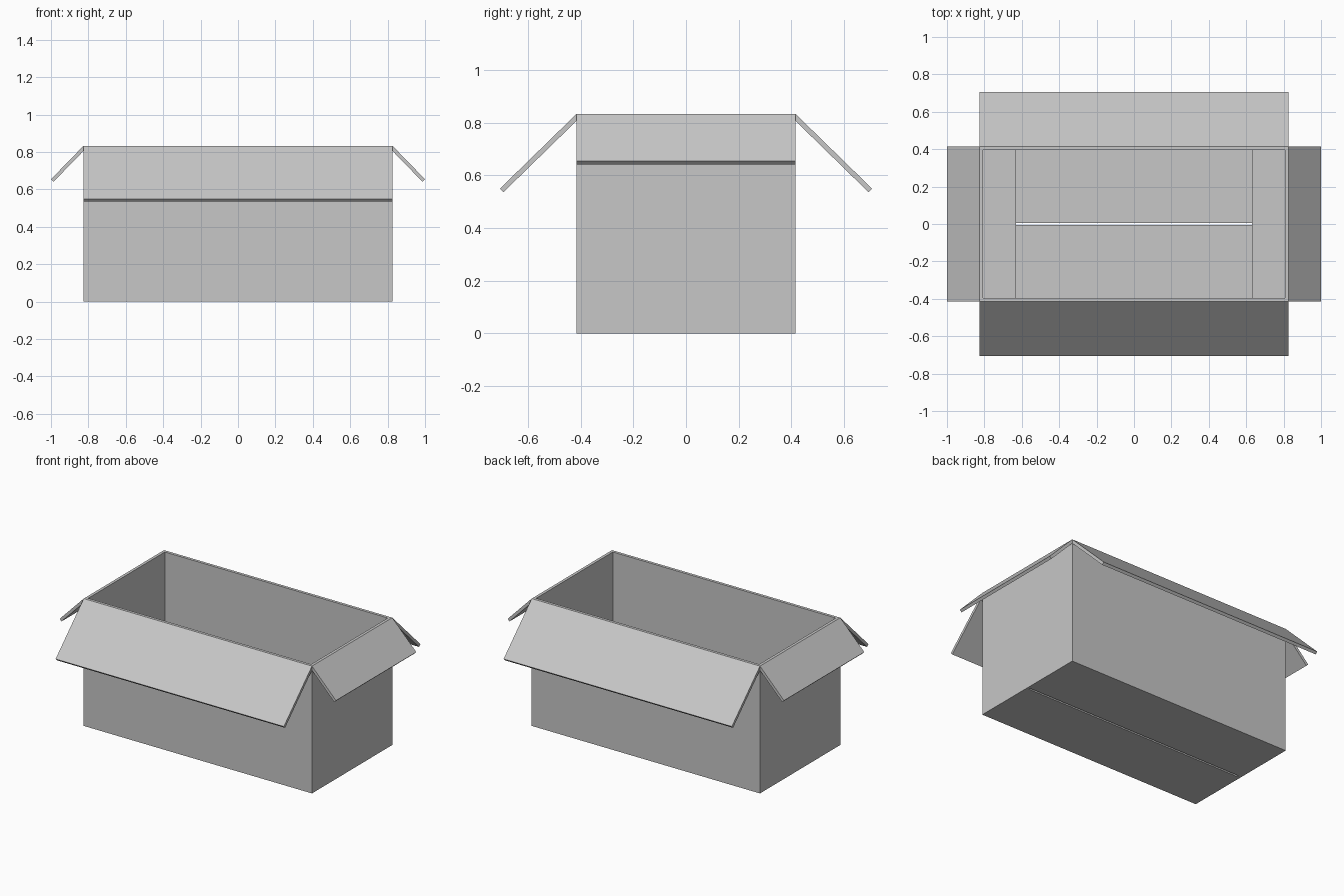
import bpy, bmesh
from mathutils import Vector

if "Cube" in bpy.data.objects:
    bpy.data.objects.remove(bpy.data.objects["Cube"], do_unlink=True)

# Overall sizes: half width, half depth, height, board thickness
W, D, H, T = 0.826, 0.415, 0.833, 0.019

# Single plain board colour
grey = bpy.data.materials.new("board_grey")
grey.use_nodes = True
COLOUR = (0.57, 0.57, 0.57, 1)
grey.diffuse_color = COLOUR
grey.node_tree.nodes["Principled BSDF"].inputs["Base Color"].default_value = COLOUR


def finish(name, bm):
    bmesh.ops.recalc_face_normals(bm, faces=bm.faces)
    mesh = bpy.data.meshes.new(name)
    bm.to_mesh(mesh)
    bm.free()
    mesh.materials.append(grey)
    obj = bpy.data.objects.new(name, mesh)
    bpy.context.collection.objects.link(obj)
    return obj


def prism(name, points, shift):
    """Solid made by sweeping a flat outline along a vector."""
    bm = bmesh.new()
    face = bm.faces.new([bm.verts.new(p) for p in points])
    out = bmesh.ops.extrude_face_region(bm, geom=[face])
    verts = [v for v in out["geom"] if isinstance(v, bmesh.types.BMVert)]
    bmesh.ops.translate(bm, verts=verts, vec=shift)
    return finish(name, bm)


def slab(name, x0, x1, y0, y1, z0, z1):
    """Axis-aligned board."""
    return prism(name, [(x0, y0, z0), (x1, y0, z0), (x1, y1, z0), (x0, y1, z0)],
                 (0, 0, z1 - z0))


def flap_outline(hinge, tip_out, tip_z):
    """Sloping board section: outer hinge, outer tip, inner tip, inner hinge."""
    a, b = Vector((hinge, H)), Vector((tip_out, tip_z))
    d = (b - a).normalized()
    c = b + Vector((d.y, -d.x)) * T
    drop = T / d.x                      # board thickness measured up the wall
    return [a, b, c, Vector((hinge, H - drop))]


# Four walls as one open sleeve
corners = [(-1, -1), (1, -1), (1, 1), (-1, 1)]
bm = bmesh.new()
outer = [bm.verts.new((sx * W, sy * D, 0)) for sx, sy in corners]
inner = [bm.verts.new((sx * (W - T), sy * (D - T), 0)) for sx, sy in corners]
ring = [bm.faces.new((outer[i], outer[(i + 1) % 4], inner[(i + 1) % 4], inner[i]))
        for i in range(4)]
out = bmesh.ops.extrude_face_region(bm, geom=ring)
bmesh.ops.translate(bm, vec=(0, 0, H),
                    verts=[v for v in out["geom"] if isinstance(v, bmesh.types.BMVert)])
finish("box_walls", bm)

# Long flaps: closed underneath with a narrow slit, folded open on top
GAP = 0.006
for name, s in (("front", -1), ("back", 1)):
    y0, y1 = sorted((s * GAP, s * (D - T)))
    slab(name + "_bottom_flap", -(W - T), W - T, y0, y1, 0, T)
    outline = flap_outline(D, 0.706, 0.549)
    prism(name + "_top_flap", [(-W, s * p.x, p.y) for p in outline], (2 * W, 0, 0))

# Short flaps: lying on the long ones inside, folded open on top
for name, s in (("right", -1), ("left", 1)):
    x0, x1 = sorted((s * 0.632, s * (W - T)))
    slab(name + "_bottom_flap", x0, x1, -(D - T), D - T, T, 2 * T)
    outline = flap_outline(W, 1.0, 0.654)
    prism(name + "_top_flap", [(s * p.x, -D, p.y) for p in outline], (0, 2 * D, 0))
